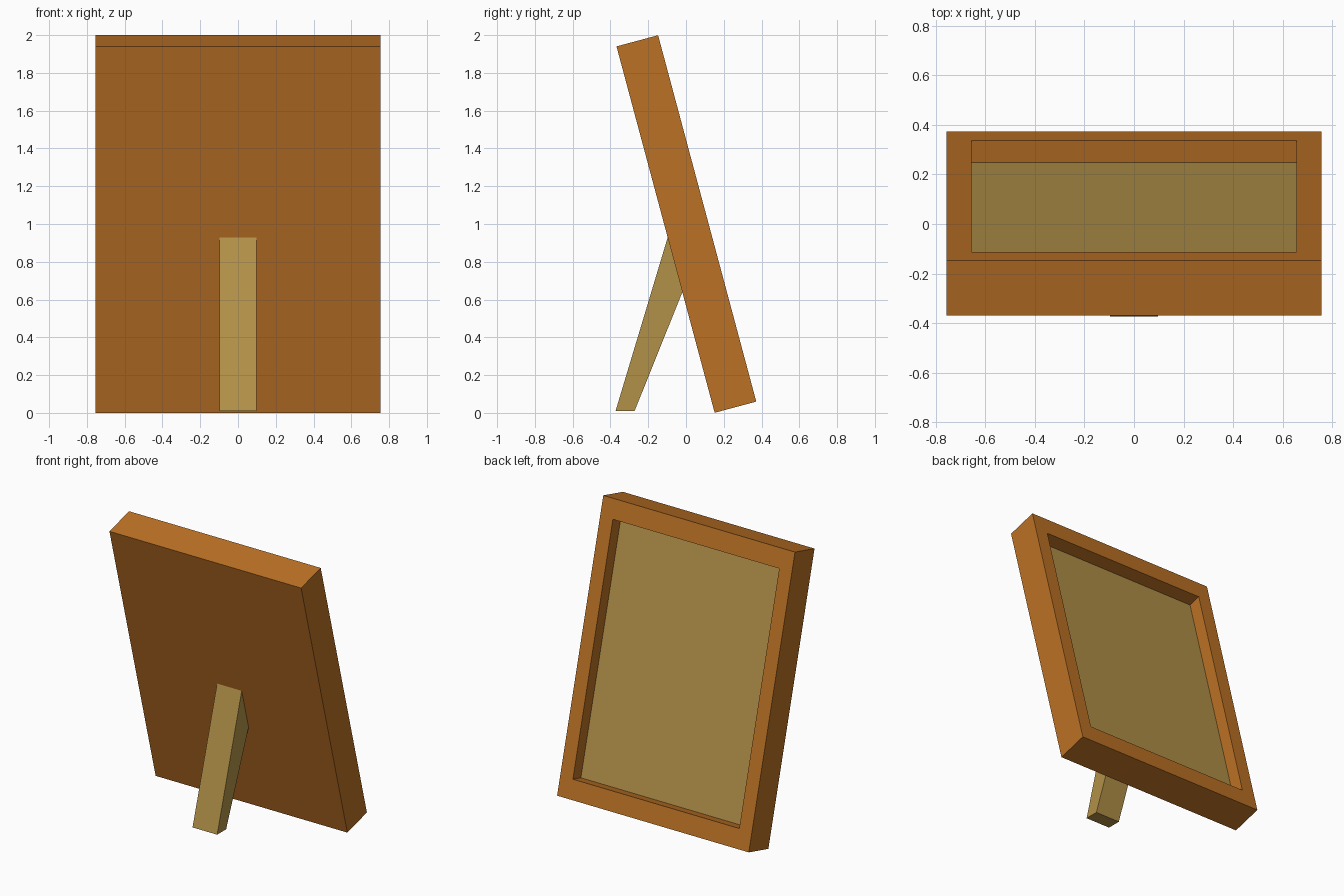
import bpy, bmesh
from math import radians
from mathutils import Matrix, Vector

if "Cube" in bpy.data.objects:
    bpy.data.objects.remove(bpy.data.objects["Cube"], do_unlink=True)


def material(name, colour):
    mat = bpy.data.materials.new(name)
    mat.use_nodes = True
    mat.diffuse_color = (*colour, 1)
    mat.node_tree.nodes["Principled BSDF"].inputs["Base Color"].default_value = (*colour, 1)
    return mat


def add_object(name, bm, materials):
    bmesh.ops.recalc_face_normals(bm, faces=bm.faces)
    mesh = bpy.data.meshes.new(name)
    bm.to_mesh(mesh)
    bm.free()
    for mat in materials:
        mesh.materials.append(mat)
    obj = bpy.data.objects.new(name, mesh)
    bpy.context.collection.objects.link(obj)
    return obj


wood = material("orange wood", (0.50, 0.165, 0.018))
tan = material("tan board", (0.45, 0.285, 0.066))

WIDTH, THICK, LENGTH = 1.51, 0.228, 2.008
SIDE_RIM, END_RIM, RECESS = 0.10, 0.135, 0.093

# Frame: a slab with a rectangular recess whose floor is the tan board
bm = bmesh.new()
bmesh.ops.create_cube(bm, size=1, matrix=Matrix.Diagonal((WIDTH, THICK, LENGTH, 1)))
bm.normal_update()
face = max(bm.faces, key=lambda f: f.normal.y)
bmesh.ops.inset_region(bm, faces=[face], thickness=0.05)
for v in face.verts:
    v.co.x = (WIDTH / 2 - SIDE_RIM) * (1 if v.co.x > 0 else -1)
    v.co.z = (LENGTH / 2 - END_RIM) * (1 if v.co.z > 0 else -1)
bmesh.ops.inset_region(bm, faces=[face], thickness=0)
for v in face.verts:
    v.co.y -= RECESS
face.material_index = 1
frame = add_object("picture_frame", bm, [wood, tan])
frame.rotation_euler.x = radians(15)
frame.location = (0, 0.002, 1.0)

# Stand leg: a tapered side profile, extruded across and set into the slab
profile = [(-0.373, 0.01), (-0.272, 0.01), (-0.015, 0.65), (-0.09, 0.932), (-0.096, 0.932)]
bm = bmesh.new()
side = bm.faces.new([bm.verts.new((-0.097, y, z)) for y, z in profile])
swept = bmesh.ops.extrude_face_region(bm, geom=[side])["geom"]
bmesh.ops.translate(bm, vec=Vector((0.194, 0, 0)),
                    verts=[g for g in swept if isinstance(g, bmesh.types.BMVert)])
add_object("stand_leg", bm, [tan])
